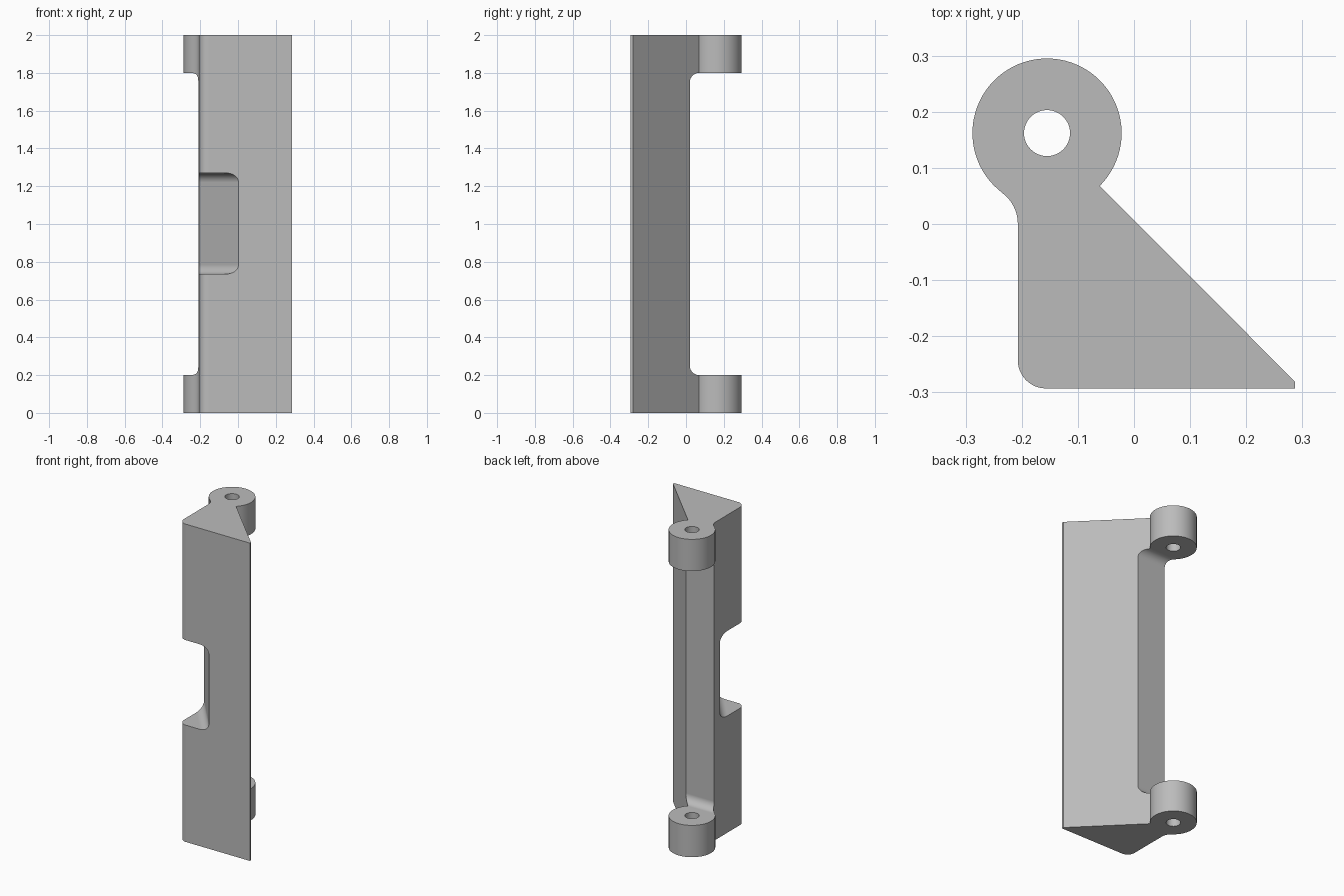
import bpy, bmesh, math
from mathutils import Vector

if "Cube" in bpy.data.objects:
    bpy.data.objects.remove(bpy.data.objects["Cube"])

X, Y, Z = Vector((1, 0, 0)), Vector((0, 1, 0)), Vector((0, 0, 1))


def arc(cx, cy, r, start, end, steps):
    """Points along a circular arc, angles in degrees."""
    angles = [math.radians(start + (end - start) * i / steps) for i in range(steps + 1)]
    return [(cx + r * math.cos(a), cy + r * math.sin(a)) for a in angles]


def prism(name, points, origin, u, v, sweep):
    """Sweep a closed profile, drawn on axes u and v, along a vector."""
    bm = bmesh.new()
    face = bm.faces.new([bm.verts.new(origin + u * a + v * b) for a, b in points])
    top = bmesh.ops.extrude_face_region(bm, geom=[face])["geom"]
    bmesh.ops.translate(bm, vec=sweep, verts=[g for g in top if isinstance(g, bmesh.types.BMVert)])
    bmesh.ops.recalc_face_normals(bm, faces=bm.faces)
    mesh = bpy.data.meshes.new(name)
    bm.to_mesh(mesh)
    bm.free()
    obj = bpy.data.objects.new(name, mesh)
    bpy.context.collection.objects.link(obj)
    return obj


def pocket(depth, low, high, r):
    """Slot profile with two rounded inner corners."""
    return ([(depth, low)] + arc(r, low + r, r, 270, 180, 10)
            + arc(r, high - r, r, 180, 90, 10) + [(depth, high)])


# Bracket body: wedge section with a round hinge lug blended into it
lug_x, lug_y, lug_r = -0.155, 0.162, 0.133
section = ([(0.287, -0.293), (0.287, -0.281)]
           + arc(lug_x, lug_y, lug_r, -45, 233.2, 60)
           + arc(-0.276, 0, 0.069, 53.2, 0, 8)
           + arc(-0.157, -0.243, 0.05, 180, 270, 12))
body = prism("hinge_bracket", section, Vector(), X, Y, Z * 2)

# Pin hole through both lugs
hole = prism("pin_hole_cutter", arc(lug_x, lug_y, 0.041, 0, 352.5, 47),
             Z * -0.1, X, Y, Z * 2.2)

# Gap that separates the upper and lower lugs
gap = prism("lug_gap_cutter", pocket(0.5, 0.2, 1.8, 0.05),
            Vector((-0.6, 0.02, 0)), Y, Z, X * 1.2)

# Slanted notch across the rounded front corner
along = Vector((-0.21, 0.253, 0)).normalized()
outward = Vector((along.y * -1, along.x, 0))
notch = prism("corner_notch_cutter", pocket(0.5, 0.735, 1.27, 0.05),
              Vector((0.003, -0.293, 0)) - along * 0.5, outward, Z, along * 1.2)

bpy.context.view_layer.objects.active = body
body.select_set(True)
for cutter in (gap, hole, notch):
    mod = body.modifiers.new(cutter.name, "BOOLEAN")
    mod.operation = "DIFFERENCE"
    mod.solver = "EXACT"
    mod.object = cutter
    bpy.ops.object.modifier_apply(modifier=mod.name)
    bpy.data.objects.remove(cutter)

# Smooth rounded surfaces, crisp flat ones
bpy.ops.object.shade_smooth_by_angle(angle=math.radians(25))
weighted = body.modifiers.new("flat_shading_fix", "WEIGHTED_NORMAL")
weighted.keep_sharp = True

# Plain grey finish
grey = bpy.data.materials.new("plain_grey")
grey.use_nodes = True
colour = (0.5, 0.5, 0.5, 1)
grey.diffuse_color = colour
grey.node_tree.nodes["Principled BSDF"].inputs["Base Color"].default_value = colour
body.data.materials.clear()
body.data.materials.append(grey)
